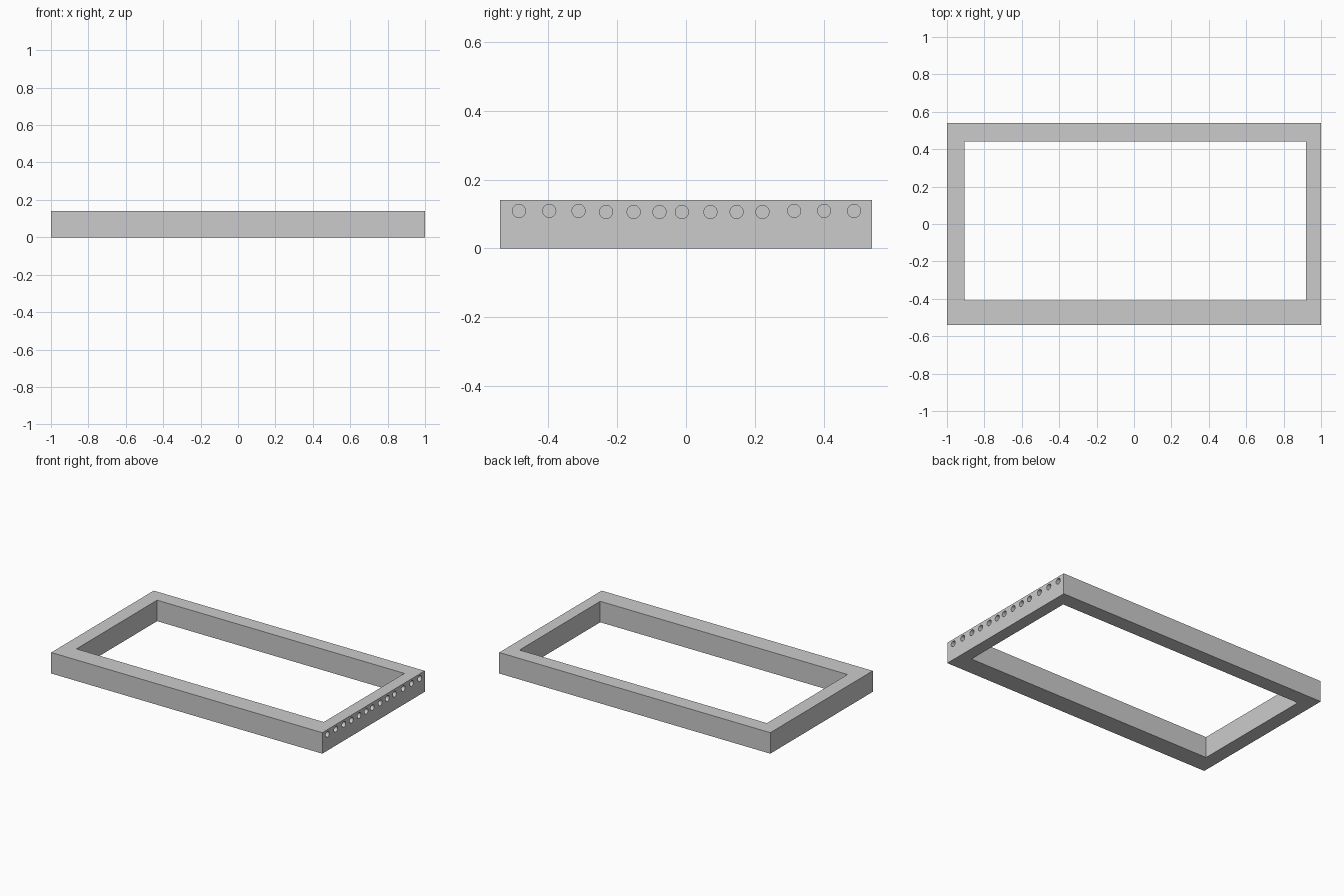
import bpy, bmesh
from mathutils import Matrix

if "Cube" in bpy.data.objects:
    bpy.data.objects.remove(bpy.data.objects["Cube"])

H = 0.14
outer = [(-1, -0.54), (1, -0.54), (1, 0.54), (-1, 0.54)]
inner = [(-0.905, -0.41), (0.92, -0.41), (0.92, 0.44), (-0.905, 0.44)]


def mesh_object(name, bm):
    bmesh.ops.recalc_face_normals(bm, faces=bm.faces)
    me = bpy.data.meshes.new(name)
    bm.to_mesh(me)
    bm.free()
    ob = bpy.data.objects.new(name, me)
    bpy.context.collection.objects.link(ob)
    return ob


# Rectangular frame with slightly uneven rail widths
bm = bmesh.new()
rings = [[bm.verts.new((x, y, z)) for x, y in loop]
         for loop, z in ((outer, 0), (outer, H), (inner, H), (inner, 0))]
for a, b in zip(rings, rings[1:] + rings[:1]):
    for i in range(4):
        j = (i + 1) % 4
        bm.faces.new((a[i], a[j], b[j], b[i]))
frame = mesh_object("frame", bm)

# Row of blind holes drilled in the right end
hole_y = [-0.485, -0.397, -0.312, -0.232, -0.152, -0.077, -0.012,
          0.071, 0.147, 0.222, 0.314, 0.401, 0.488]
bm = bmesh.new()
for y in hole_y:
    z = 0.109 if abs(y) > 0.3 else 0.106
    bmesh.ops.create_cone(
        bm, cap_ends=True, segments=32, radius1=0.019, radius2=0.019, depth=0.12,
        matrix=Matrix.Translation((1.0, y, z)) @ Matrix.Rotation(1.5707963, 4, 'Y'))
cutter = mesh_object("hole_cutter", bm)
cutter.hide_render = True
cutter.hide_viewport = True

mod = frame.modifiers.new("holes", 'BOOLEAN')
mod.operation = 'DIFFERENCE'
mod.solver = 'EXACT'
mod.object = cutter
